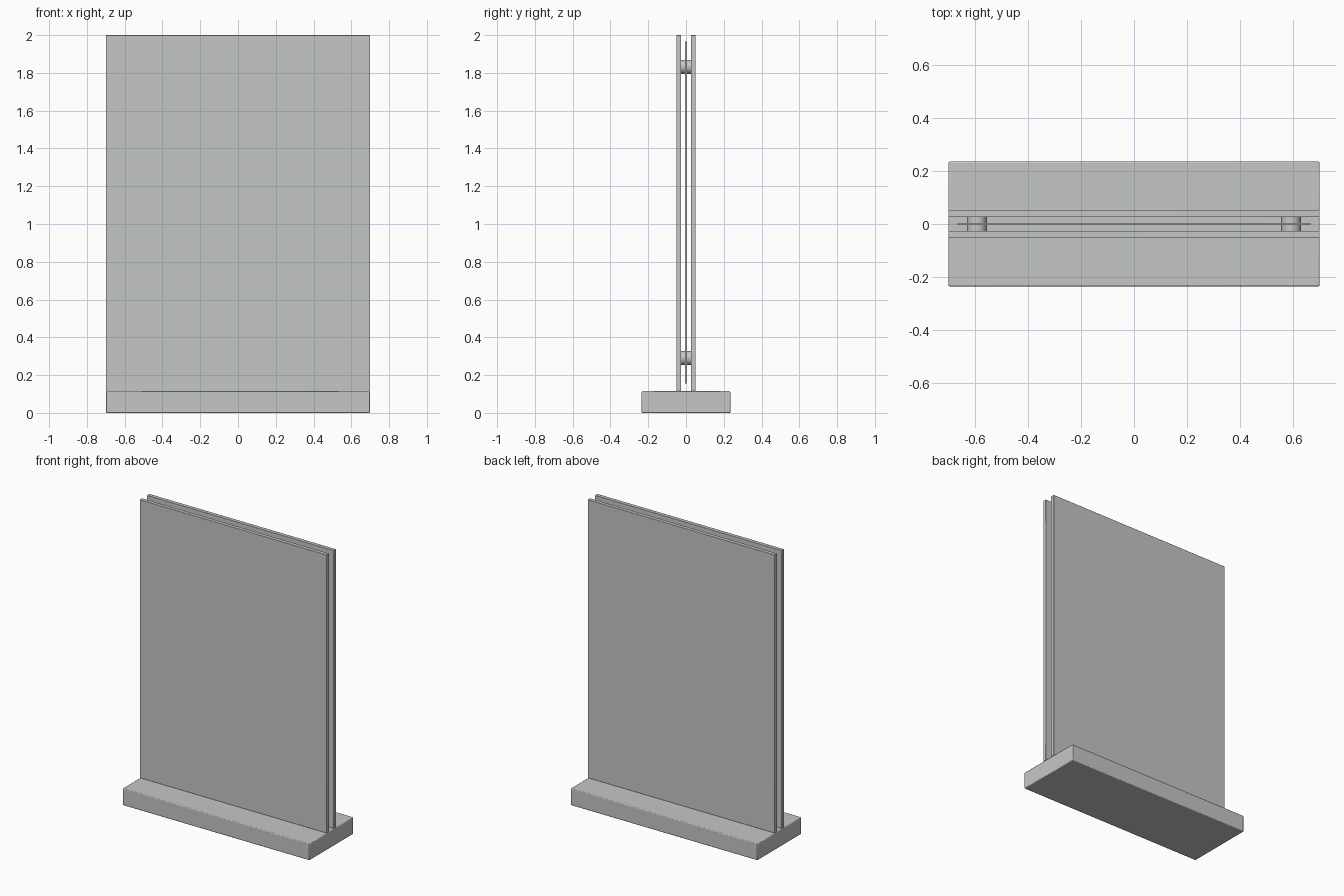
import bpy
import math

if "Cube" in bpy.data.objects:
    bpy.data.objects.remove(bpy.data.objects["Cube"])

grey = bpy.data.materials.new("light_grey")
grey.diffuse_color = (0.56, 0.57, 0.56, 1)
grey.use_nodes = True
grey.node_tree.nodes["Principled BSDF"].inputs["Base Color"].default_value = grey.diffuse_color


def finish(ob, name, bevel=0.0, segments=2):
    ob.name = name
    ob.data.materials.append(grey)
    if bevel:
        mod = ob.modifiers.new("rounded_edges", 'BEVEL')
        mod.width = bevel
        mod.segments = segments
    bpy.ops.object.shade_smooth_by_angle(angle=math.radians(40))


def box(name, size, centre, bevel=0.0):
    bpy.ops.mesh.primitive_cube_add(size=1, location=centre)
    ob = bpy.context.object
    ob.scale = size
    bpy.ops.object.transform_apply(location=False, rotation=False, scale=True)
    finish(ob, name, bevel)


# Heavy foot block
box("base", (1.4, 0.47, 0.115), (0, 0, 0.0575), 0.005)

# Two clear-cover panels standing on the base
for name, y in (("front_panel", -0.0385), ("back_panel", 0.0385)):
    box(name, (1.4, 0.026, 1.885), (0, y, 1.0575), 0.002)

# Thin sheet held between the panels
box("insert_sheet", (1.33, 0.008, 1.81), (0, 0, 1.06))

# Round spacers joining the panels at the four corners
for side, x in (("left", -0.592), ("right", 0.592)):
    for level, z in (("lower", 0.29), ("upper", 1.832)):
        bpy.ops.mesh.primitive_cylinder_add(
            vertices=32, radius=0.037, depth=0.051,
            location=(x, 0, z), rotation=(math.pi / 2, 0, 0))
        finish(bpy.context.object, f"{level}_{side}_spacer")
